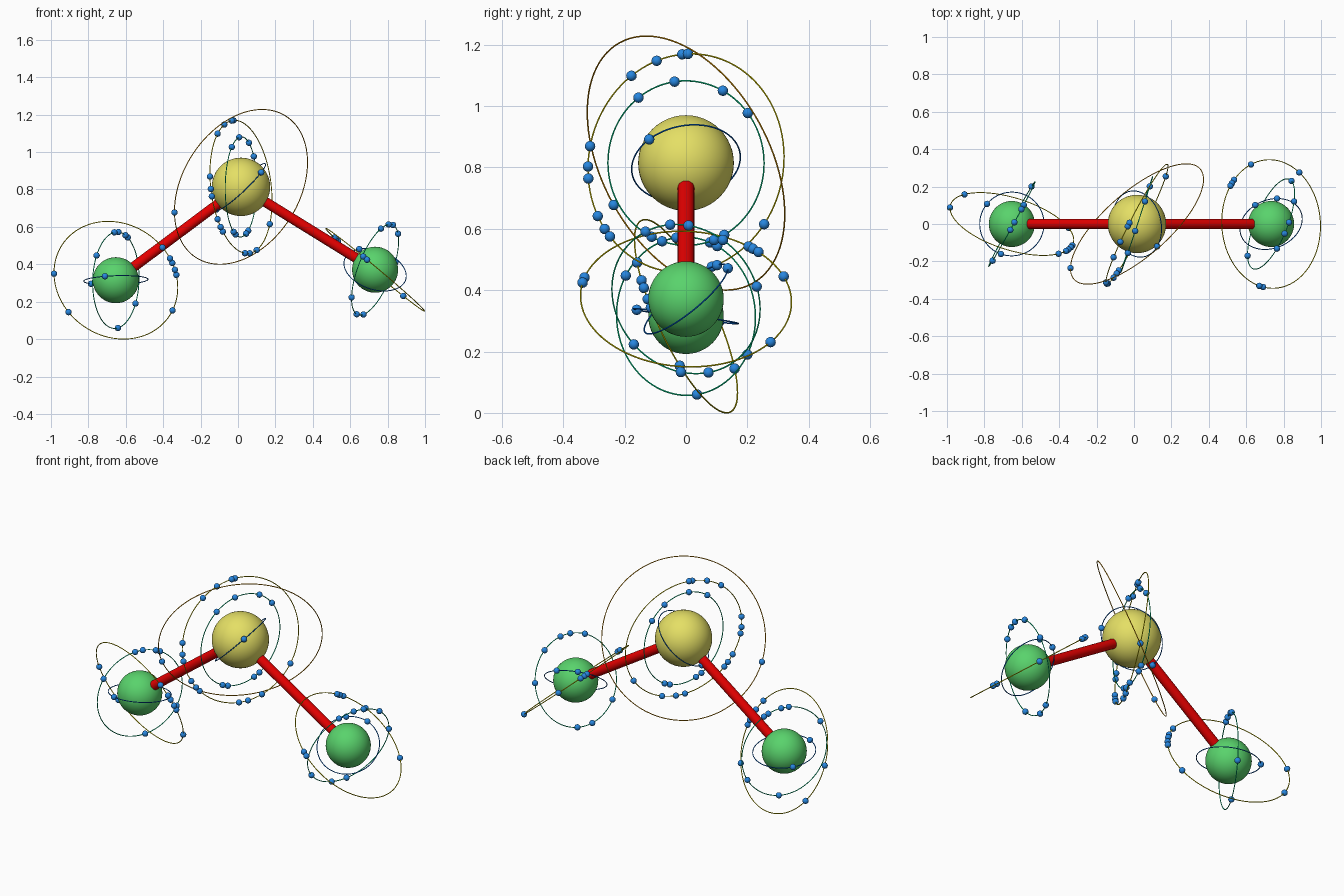
import bpy
from math import cos, sin, radians
from mathutils import Vector

cube = bpy.data.objects.get("Cube")
if cube:
    bpy.data.objects.remove(cube)


def material(name, r, g, b):
    m = bpy.data.materials.new(name)
    m.use_nodes = True
    m.diffuse_color = (r, g, b, 1)
    bsdf = next(n for n in m.node_tree.nodes if n.type == 'BSDF_PRINCIPLED')
    bsdf.inputs["Base Color"].default_value = (r, g, b, 1)
    return m


YELLOW = material("yellow", 0.78, 0.74, 0.13)
GREEN = material("green", 0.10, 0.65, 0.15)
RED = material("red", 0.78, 0.0, 0.0)
BLUE = material("electron blue", 0.02, 0.24, 0.74)
INNER = material("royal blue", 0.0, 0.18, 0.95)
MIDDLE = material("emerald", 0.0, 0.78, 0.32)
OUTER = material("gold", 0.90, 0.78, 0.0)
FAR = material("orange", 0.90, 0.38, 0.0)


def finish(name, mat):
    ob = bpy.context.object
    ob.name = name
    ob.data.materials.append(mat)
    bpy.ops.object.shade_smooth_by_angle()
    return ob


def ball(name, centre, radius, mat, segs=48):
    bpy.ops.mesh.primitive_uv_sphere_add(segments=segs, ring_count=segs // 2,
                                         radius=radius, location=centre)
    return finish(name, mat)


def bond(name, a, b):
    bpy.ops.mesh.primitive_cylinder_add(vertices=32, radius=0.027,
                                        depth=(b - a).length, location=(a + b) / 2)
    ob = finish(name, RED)
    ob.rotation_euler = (b - a).to_track_quat('Z', 'Y').to_euler()


def shell(name, centre, radius, normal, mat, seen_along, angles):
    """Orbit ring with electrons, placed by their angle when seen along an axis."""
    n = Vector(normal).normalized()
    bpy.ops.mesh.primitive_torus_add(major_radius=radius, minor_radius=0.0025,
                                     major_segments=96, minor_segments=8,
                                     location=centre)
    ring = finish(name + "_orbit", mat)
    ring.rotation_euler = n.to_track_quat('Z', 'Y').to_euler()
    i, j = [k for k in range(3) if k != seen_along]
    for number, angle in enumerate(angles, 1):
        p = Vector((0, 0, 0))
        p[i], p[j] = cos(radians(angle)), sin(radians(angle))
        p[seen_along] = -(n[i] * p[i] + n[j] * p[j]) / n[seen_along]
        ball(f"{name}_electron_{number}", centre + p.normalized() * radius,
             0.017, BLUE, 16)


X, Y, Z = range(3)
middle = Vector((0.016, 0, 0.814))
right = Vector((-0.653, 0, 0.315))
left = Vector((0.733, 0, 0.371))

# Atoms and bonds
ball("centre_atom", middle, 0.156, YELLOW)
ball("right_atom", right, 0.123, GREEN)
ball("left_atom", left, 0.123, GREEN)
bond("right_bond", right, middle)
bond("left_bond", left, middle)

# Orbits of the centre atom
shell("centre_inner", middle, 0.179, (-0.68, -0.15, 0.717), INNER, Z, [312, 173])
shell("centre_middle", middle, 0.268, (0.95, -0.315, -0.01), MIDDLE, X,
      [126, 98, 63, 39, 245, 253, 290, 298])
shell("centre_outer", middle, 0.358, (0.886, -0.451, 0.108), OUTER, X,
      [122, 106, 92, 89, 170, 182, 189, 211, 219, 224, 263, 271, 284, 322])
shell("centre_far", middle, 0.448, (-0.608, 0.696, 0.383), FAR, Y, [201])

# Orbits of the right atom
shell("right_inner", right, 0.172, (-0.03, 0.14, 0.99), INNER, Z, [141, 250])
shell("right_middle", right, 0.258, (0.877, -0.48, -0.03), MIDDLE, X,
      [278, 328, 146, 97, 88, 72, 66])
shell("right_outer", right, 0.344, (0.274, 0.873, 0.404), OUTER, Y,
      [174, 214, 332, 35, 22, 17, 10, 5])

# Orbits of the left atom
shell("left_inner", left, 0.172, (0.25, -0.61, 0.75), INNER, Z, [77, 130])
shell("left_middle", left, 0.258, (0.873, -0.353, -0.336), MIDDLE, X,
      [121, 102, 88, 58, 266, 287, 221, 10])
shell("left_outer", left, 0.344, (0.641, 0.04, 0.766), OUTER, X,
      [171, 168, 13, 333, 40, 37, 33])
